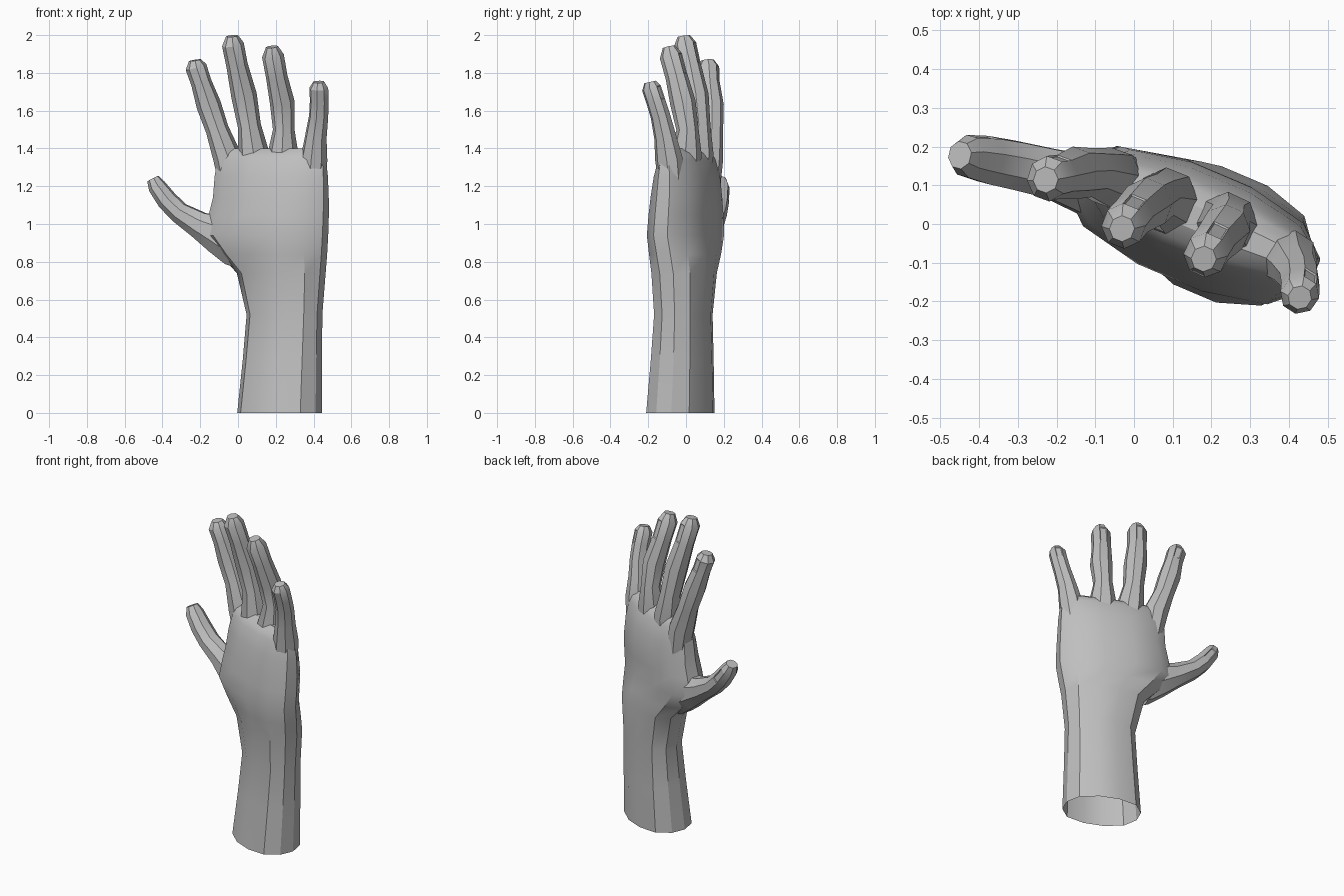
import bpy, bmesh
from math import sin, cos, pi, radians
from mathutils import Vector

cube = bpy.data.objects.get("Cube")
if cube:
    bpy.data.objects.remove(cube)

skin = bpy.data.materials.new("plain grey")
skin.use_nodes = True
GREY = (0.52, 0.52, 0.52, 1)
skin.diffuse_color = GREY
skin.node_tree.nodes["Principled BSDF"].inputs["Base Color"].default_value = GREY


def section(sides, power):
    """Superellipse outline with flat sides: 2 is round, higher is boxier."""
    pts = []
    for i in range(sides):
        a = 2 * pi * (i + 0.5) / sides
        c, s = cos(a), sin(a)
        r = (abs(c) ** power + abs(s) ** power) ** (-1 / power)
        pts.append((c * r, s * r))
    return pts


def loft(name, rings, yaw, outline, upright=False, open_start=False, nail=False):
    """Skin rings of (x, y, z, half width, half depth); yaw turns the back of the hand."""
    bm = bmesh.new()
    back = Vector((sin(radians(yaw)), cos(radians(yaw)), 0))
    centres = [Vector(r[:3]) for r in rings]
    loops = []
    for i, (c, r) in enumerate(zip(centres, rings)):
        along = centres[min(i + 1, len(rings) - 1)] - centres[max(i - 1, 0)]
        along = Vector((0, 0, 1)) if upright else along.normalized()
        wide = back.cross(along).normalized()
        deep = along.cross(wide)
        loops.append([bm.verts.new(c + wide * u * r[3] + deep * v * r[4]) for u, v in outline])
    n = len(outline)
    strips = []
    for a, b in zip(loops, loops[1:]):
        strips.append([bm.faces.new((a[j], a[(j + 1) % n], b[(j + 1) % n], b[j])) for j in range(n)])
    bm.faces.new(loops[-1])
    if not open_start:
        bm.faces.new(loops[0][::-1])
    bmesh.ops.recalc_face_normals(bm, faces=bm.faces)
    if nail:
        # sunken nail on the back of the fingertip
        bed = max(strips[-2], key=lambda f: f.normal.dot(back))
        bmesh.ops.inset_individual(bm, faces=[bed], thickness=0.006, depth=-0.004)
    mesh = bpy.data.meshes.new(name)
    bm.to_mesh(mesh)
    bm.free()
    mesh.materials.append(skin)
    ob = bpy.data.objects.new(name, mesh)
    bpy.context.collection.objects.link(ob)
    bpy.ops.object.select_all(action='DESELECT')
    ob.select_set(True)
    bpy.context.view_layer.objects.active = ob
    bpy.ops.object.shade_smooth_by_angle(angle=radians(32))


# Forearm, wrist and palm with the heel of the thumb, open at the bottom
loft("forearm_and_palm", [
    (.22, -.03, 0, .229, .165),
    (.235, -.02, .28, .215, .15),
    (.246, -.014, .52, .206, .137),
    (.229, -.01, .74, .243, .148),
    (.187, -.005, .84, .298, .15),
    (.15, -.003, .94, .345, .15),
    (.163, 0, 1.05, .335, .145),
    (.174, .002, 1.14, .323, .138),
    (.176, .005, 1.25, .318, .12),
    (.178, .006, 1.34, .308, .092),
    (.18, .006, 1.375, .295, .07),
    (.18, .006, 1.4, .27, .03),
], 23, section(12, 2.4), upright=True, open_start=True)

# Fingers: root inside the palm, knuckle, joints and tip as (x, y, z, half width)
fingers = {
    "index_finger": (20, [(-.025, .112, 1.16, .058), (-.055, .118, 1.35, .07), (-.11, .133, 1.5, .056),
                          (-.155, .132, 1.63, .06), (-.195, .122, 1.75, .05), (-.222, .117, 1.83, .052),
                          (-.228, .114, 1.867, .03)]),
    "middle_finger": (22, [(.1, .055, 1.16, .058), (.083, .06, 1.37, .076), (.06, .066, 1.52, .056),
                           (.032, .05, 1.68, .062), (-.005, .02, 1.84, .052), (-.027, -.005, 1.95, .053),
                           (-.031, -.012, 1.995, .03)]),
    "ring_finger": (25, [(.24, 0, 1.16, .058), (.238, -.002, 1.37, .075), (.242, .008, 1.5, .052),
                         (.235, -.016, 1.64, .06), (.205, -.05, 1.78, .052), (.185, -.08, 1.89, .053),
                         (.18, -.09, 1.938, .03)]),
    "little_finger": (33, [(.385, -.07, 1.14, .058), (.402, -.09, 1.34, .066), (.412, -.11, 1.46, .053),
                           (.427, -.135, 1.57, .047), (.43, -.16, 1.65, .046), (.428, -.183, 1.72, .046),
                           (.428, -.19, 1.752, .028)]),
}
for name, (yaw, path) in fingers.items():
    loft(name, [(x, y, z, w * 1.07, w * 1.12) for x, y, z, w in path], yaw,
         section(8, 2.2), nail=True)

# Thumb, growing out of the heel of the palm
loft("thumb", [
    (.12, .02, .8, .08, .08),
    (.0, .065, .885, .122, .098),
    (-.1, .095, .945, .108, .084),
    (-.205, .128, .995, .074, .068),
    (-.31, .152, 1.06, .057, .066),
    (-.375, .165, 1.125, .054, .064),
    (-.43, .175, 1.2, .047, .056),
    (-.45, .178, 1.24, .033, .036),
], 15, section(8, 2.2), nail=True)
